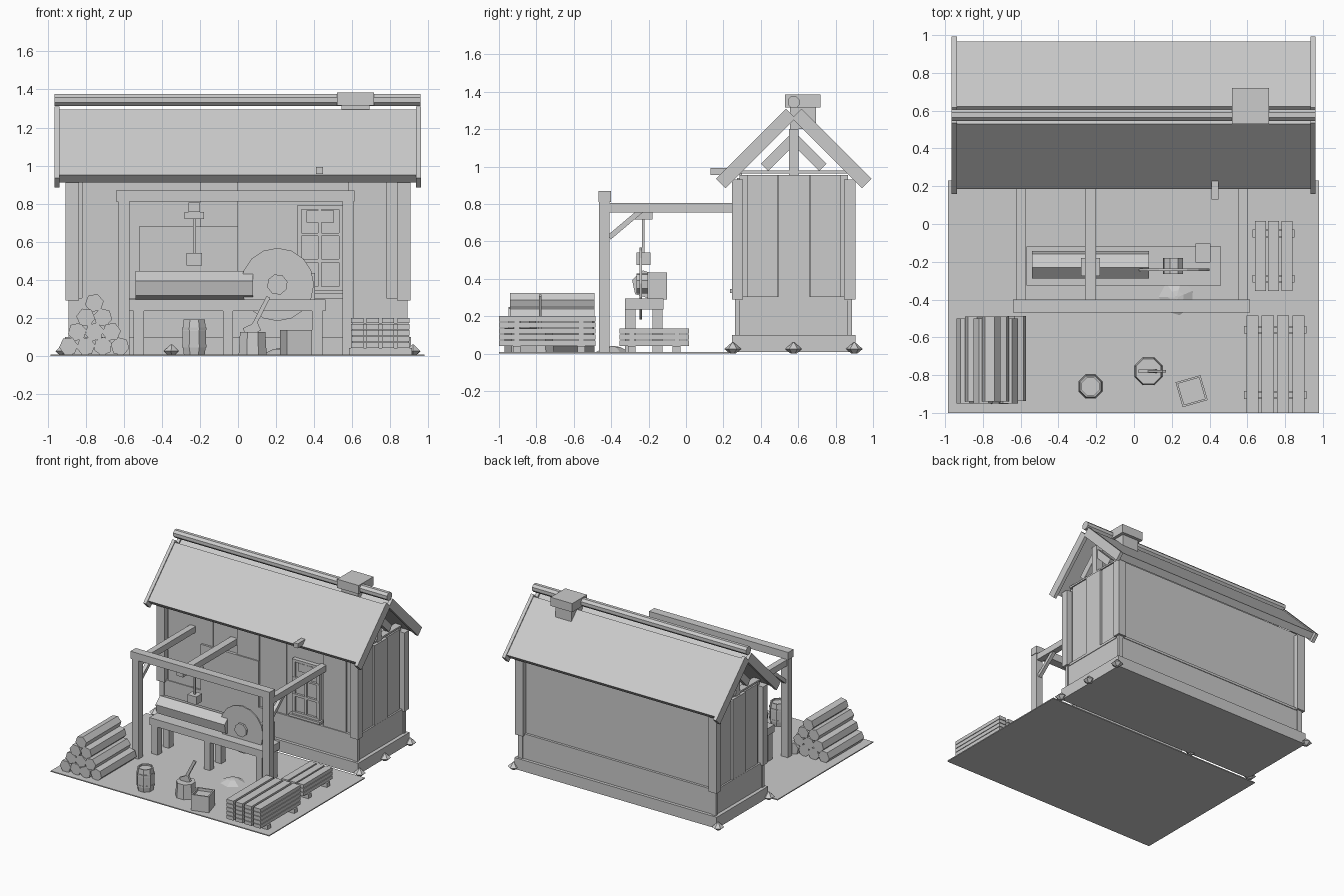
import bpy, math, random
from mathutils import Vector

random.seed(4)
if "Cube" in bpy.data.objects:
    bpy.data.objects.remove(bpy.data.objects["Cube"])

grey = bpy.data.materials.new("plain_grey")
grey.use_nodes = True
GREY = (0.6, 0.6, 0.6, 1)
grey.diffuse_color = GREY
grey.node_tree.nodes["Principled BSDF"].inputs["Base Color"].default_value = GREY


def solid(name, verts, faces):
    mesh = bpy.data.meshes.new(name)
    mesh.from_pydata(verts, [], faces)
    mesh.materials.append(grey)
    obj = bpy.data.objects.new(name, mesh)
    bpy.context.collection.objects.link(obj)
    return obj


def box(name, x, y, z):
    """Box from (low, high) pairs on each axis."""
    v = [(a, b, c) for a in x for b in y for c in z]
    f = [(0, 1, 3, 2), (4, 6, 7, 5), (0, 4, 5, 1), (2, 3, 7, 6), (0, 2, 6, 4), (1, 5, 7, 3)]
    return solid(name, v, f)


def loft(name, rings):
    """Closed skin through rings of equal size."""
    n = len(rings[0])
    verts = [p for ring in rings for p in ring]
    faces = [tuple(reversed(range(n))), tuple(range(len(verts) - n, len(verts)))]
    for r in range(len(rings) - 1):
        for i in range(n):
            j = (i + 1) % n
            faces.append((r * n + i, r * n + j, r * n + n + j, r * n + n + i))
    return solid(name, verts, faces)


def extrude_x(name, profile, x):
    """Counter-clockwise (y, z) profile pushed along x."""
    return loft(name, [[(a, p, q) for p, q in profile] for a in x])


def extrude_y(name, profile, y):
    """Counter-clockwise (x, z) profile pushed along y."""
    return loft(name, [[(p, b, q) for p, q in profile] for b in reversed(y)])


def ngon(n, r, cx=0, cy=0, turn=0):
    return [(cx + r * math.cos(turn + math.tau * i / n),
             cy + r * math.sin(turn + math.tau * i / n)) for i in range(n)]


def lathe(name, x, y, n, steps, turn=0):
    """Upright round part from (radius, height) steps."""
    return loft(name, [[(a, b, h) for a, b in ngon(n, r, x, y, turn)] for r, h in steps])


def strip(start, end, thick):
    """Flat bar profile with the thickness to the right of its direction."""
    a, b = Vector(start), Vector(end)
    d = (b - a).normalized()
    n = Vector((d.y, -d.x)) * thick
    return [tuple(p) for p in (a, a + n, b + n, b)]


MID = 0.576  # ridge line


def flip(profile):
    return [(2 * MID - p, q) for p, q in reversed(profile)]


# Yard
box("yard", (-0.985, 0.98), (-1, 0.23), (0, 0.008))

# House body
box("plinth", (-0.91, 0.91), (0.245, 0.905), (0.008, 0.1))
box("foundation", (-0.88, 0.88), (0.27, 0.88), (0.1, 0.29))
box("walls", (-0.86, 0.86), (0.285, 0.865), (0.29, 0.955))
box("sill_beam", (-0.885, 0.885), (0.265, 0.885), (0.285, 0.305))
for sx in (-1, 1):
    for y in (0.245, 0.845):
        box("corner_post", sorted((sx * 0.835, sx * 0.907)), (y, y + 0.06), (0.29, 0.93))
        box("foundation_corner", sorted((sx * 0.85, sx * 0.89)), (y + 0.018, y + 0.043), (0.1, 0.29))
    for i in range(3):
        y = 0.325 + i * 0.17
        out = 0.872 + 0.012 * (i % 2)
        box("side_board", sorted((sx * 0.85, sx * out)), (y, y + 0.165), (0.3, 0.955))
for i, x in enumerate((-0.82, -0.62, -0.2, 0.04, 0.58)):
    box("front_board", (x, x + 0.2), (0.272 + 0.006 * (i % 2), 0.29), (0.3, 0.94))

# Corner stones
for x, y in ((-0.92, 0.25), (0.92, 0.25), (-0.92, 0.9), (0.92, 0.9), (0.92, 0.575), (-0.35, 0.25)):
    lathe("footing_stone", x, y, 6, [(0.015, 0), (0.045, 0.025), (0.005, 0.06)], 0.5)

# Roof
bargeboard = strip((0.16, 0.935), (0.535, 1.31), 0.072)
panel = strip((0.185, 0.95), (0.53, 1.295), 0.055)
brace = strip((0.4, 1.015), (0.56, 1.175), 0.055)
for shape in (lambda p: p, flip):
    extrude_x("roof_panel", shape(panel), (-0.938, 0.938))
    for x in (-0.965, 0.935):
        extrude_x("bargeboard", shape(bargeboard), (x, x + 0.027))
    for x in (-0.86, 0.82):
        extrude_x("gable_brace", shape(brace), (x, x + 0.04))
for x in (-0.87, 0.81):
    box("king_post", (x, x + 0.06), (MID - 0.025, MID + 0.025), (0.95, 1.2))
    box("tie_beam", (x, x + 0.06), (0.29, 0.862), (0.964, 0.978))
extrude_x("ridge_pole", ngon(8, 0.034, MID, 1.345, math.pi / 8), (-0.965, 0.96))
box("chimney", (0.545, 0.69), (0.555, 0.695), (1.2, 1.325))
box("chimney_cap", (0.52, 0.715), (0.53, 0.72), (1.315, 1.385))
box("eave_peg", (0.41, 0.447), (0.13, 0.3), (0.955, 0.992))

# Door and window on the front wall
box("door_panel", (-0.52, 0), (0.262, 0.29), (0.3, 0.68))
box("window_pane", (0.32, 0.55), (0.268, 0.29), (0.34, 0.78))
for x, w in ((0.31, 0.025), (0.42, 0.02), (0.53, 0.025)):
    box("window_upright", (x, x + w), (0.252, 0.29), (0.345, 0.78))
for z, h in ((0.345, 0.02), (0.49, 0.02), (0.63, 0.015), (0.77, 0.02)):
    box("window_rail", (0.31, 0.555), (0.25, 0.29), (z, z + h))
box("window_sill", (0.29, 0.57), (0.235, 0.29), (0.325, 0.345))
box("window_board", (0.36, 0.505), (0.255, 0.29), (0.7, 0.765))

# Open shelter frame
box("cross_beam", (-0.64, 0.613), (-0.468, -0.4), (0.81, 0.87))
for x in (-0.6, 0.578):
    box("shelter_post", (x - 0.03, x + 0.03), (-0.465, -0.408), (0, 0.81))
    box("shelter_beam", (x - 0.025, x + 0.025), (-0.45, 0.28), (0.755, 0.805))
    extrude_x("shelter_brace", strip((-0.42, 0.632), (-0.25, 0.775), 0.028), (x - 0.014, x + 0.014))
box("middle_beam", (-0.26, -0.2), (-0.42, 0.28), (0.755, 0.805))

# Hoist
box("hoist_bracket", (-0.28, -0.18), (-0.275, -0.18), (0.718, 0.757))
box("hoist_rod", (-0.236, -0.222), (-0.235, -0.222), (0.53, 0.72))
box("hoist_block", (-0.27, -0.19), (-0.265, -0.19), (0.475, 0.54))

# Saw bench
box("bench_top", (-0.57, 0.46), (-0.325, -0.12), (0.235, 0.295))
for x in (-0.55, -0.08, 0.39):
    for y in (-0.325, -0.18):
        box("bench_leg", (x, x + 0.055), (y, y + 0.055), (0, 0.24))
extrude_x("bench_log", ngon(6, 0.077, -0.215, 0.37, math.radians(42)), (-0.54, 0.08))
extrude_y("saw_blade", ngon(16, 0.192, 0.207, 0.375), (-0.248, -0.236))
extrude_y("saw_hub", ngon(8, 0.055, 0.207, 0.375, 0.3), (-0.265, -0.18))
box("motor_box", (0.325, 0.405), (-0.205, -0.102), (0.29, 0.435))
lathe("sawdust_pile", 0.225, -0.39, 7, [(0.098, 0.006), (0.04, 0.035), (0.01, 0.04)], 0.4)

# Log pile
for row in range(4):
    for i in range(4 - row):
        x = -0.755 + (i - (3 - row) / 2) * 0.09
        shift = random.uniform(-0.008, 0.008)
        extrude_y("log", ngon(6, 0.05, x, 0.05 + row * 0.076, random.uniform(0, 1)),
                  (-0.945 + shift, -0.495 + shift))


# Plank stacks
def plank_stack(x, pitch, width, columns, layers, y, sleepers):
    right = x + pitch * (columns - 1) + width
    for s in sleepers:
        box("sleeper", (x - 0.012, right + 0.012), (s - 0.021, s + 0.021), (0, 0.042))
    for c in range(columns):
        for k in range(layers):
            a = x + c * pitch
            box("plank", (a, a + width), y, (0.042 + k * 0.0325, 0.07 + k * 0.0325))
    for k in range(1, layers):
        for s in sleepers:
            z = 0.036 + k * 0.0325
            box("spacer", (x + 0.005, right - 0.005), (s - 0.015, s + 0.015), (z, z + 0.008))


plank_stack(0.595, 0.081, 0.064, 4, 5, (-1, -0.485), (-0.905, -0.56))
plank_stack(0.64, 0.07, 0.058, 3, 3, (-0.355, 0.015), (-0.29, -0.05))

# Barrel
lathe("barrel", -0.23, -0.86, 8,
      [(0.058, 0), (0.068, 0.06), (0.068, 0.13), (0.06, 0.19), (0.05, 0.19), (0.05, 0.178)], math.pi / 8)
for z in (0.045, 0.135):
    lathe("barrel_hoop", -0.23, -0.86, 8, [(0.07, z), (0.07, z + 0.015)], math.pi / 8)

# Chopping stump and axe
lathe("stump", 0.077, -0.78, 8, [(0.08, 0), (0.072, 0.125)], math.pi / 8)
extrude_y("axe_handle", strip((0.065, 0.15), (0.15, 0.315), 0.022), (-0.787, -0.773))
extrude_y("axe_head", strip((0.025, 0.145), (0.1, 0.18), 0.05), (-0.79, -0.77))

# Open crate
crate = lathe("crate", 0, 0, 4,
              [(0.097, 0), (0.097, 0.137), (0.082, 0.137), (0.082, 0.115)], math.pi / 4)
crate.location = (0.305, -0.885, 0)
crate.rotation_euler.z = math.radians(16)
